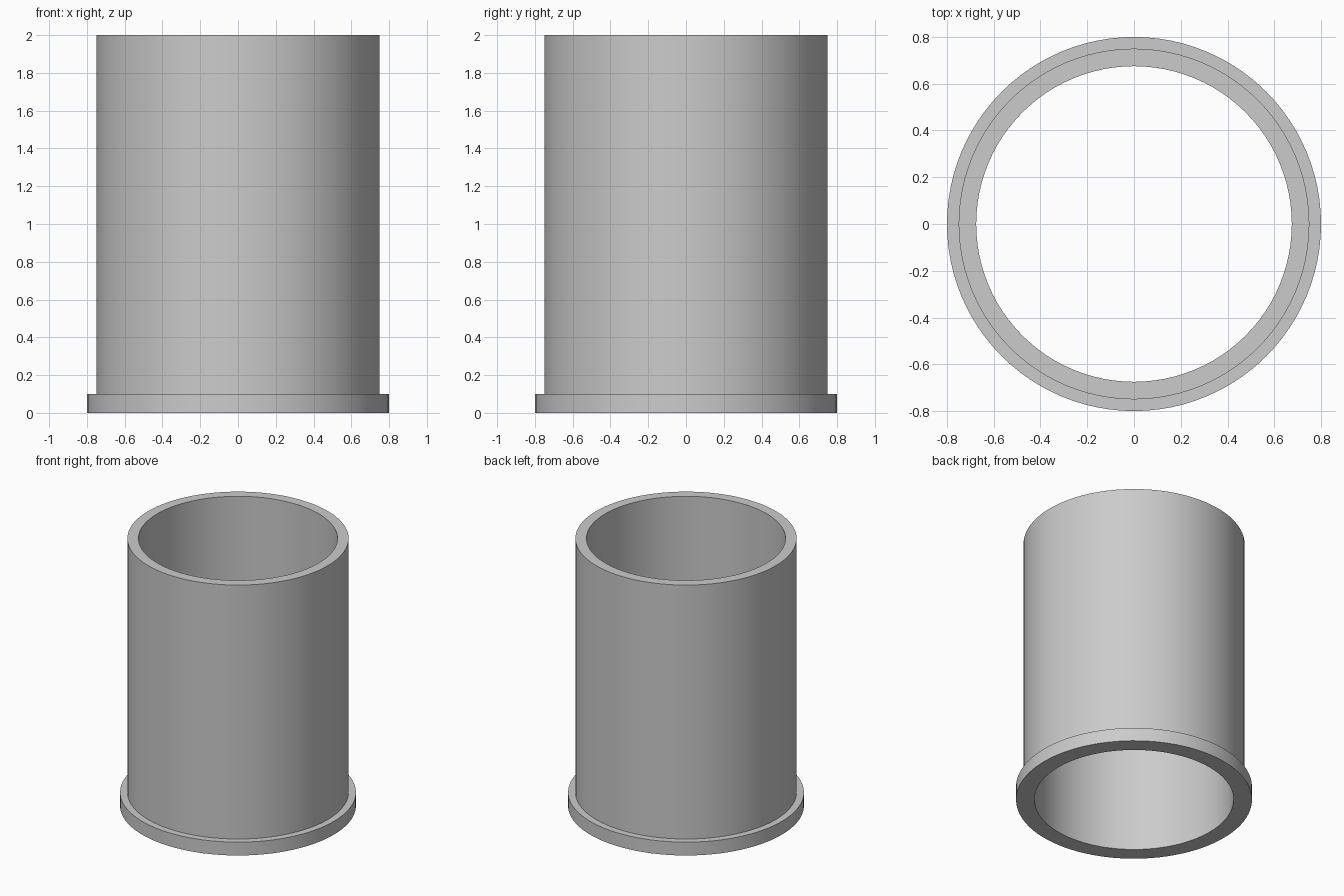
import bpy
import bmesh
import math

SIDES = 96
INNER, OUTER, FLANGE = 0.675, 0.75, 0.8
FLANGE_TOP, HEIGHT = 0.1, 2.0

cube = bpy.data.objects.get("Cube")
if cube:
    bpy.data.objects.remove(cube, do_unlink=True)

grey = bpy.data.materials.new("light grey")
grey.use_nodes = True
colour = (0.6, 0.6, 0.6, 1.0)
grey.diffuse_color = colour
grey.node_tree.nodes["Principled BSDF"].inputs["Base Color"].default_value = colour


def lathe(name, profile):
    """Turn a closed (radius, height) profile around the z axis."""
    bm = bmesh.new()
    verts = [bm.verts.new((r, 0, z)) for r, z in profile]
    edges = [bm.edges.new((v, verts[i - 1])) for i, v in enumerate(verts)]
    bmesh.ops.spin(bm, geom=verts + edges, cent=(0, 0, 0), axis=(0, 0, 1),
                   angle=math.tau, steps=SIDES, use_merge=True)
    bmesh.ops.remove_doubles(bm, verts=bm.verts[:], dist=0.0001)
    bmesh.ops.recalc_face_normals(bm, faces=bm.faces[:])
    mesh = bpy.data.meshes.new(name)
    bm.to_mesh(mesh)
    bm.free()
    mesh.materials.append(grey)
    obj = bpy.data.objects.new(name, mesh)
    bpy.context.collection.objects.link(obj)
    bpy.ops.object.select_all(action="DESELECT")
    obj.select_set(True)
    bpy.context.view_layer.objects.active = obj
    bpy.ops.object.shade_smooth_by_angle(angle=math.radians(30))
    return obj


# Open sleeve with a shallow flange around its foot
lathe("flanged_sleeve", [
    (INNER, 0), (FLANGE, 0), (FLANGE, FLANGE_TOP),
    (OUTER, FLANGE_TOP), (OUTER, HEIGHT), (INNER, HEIGHT),
])
